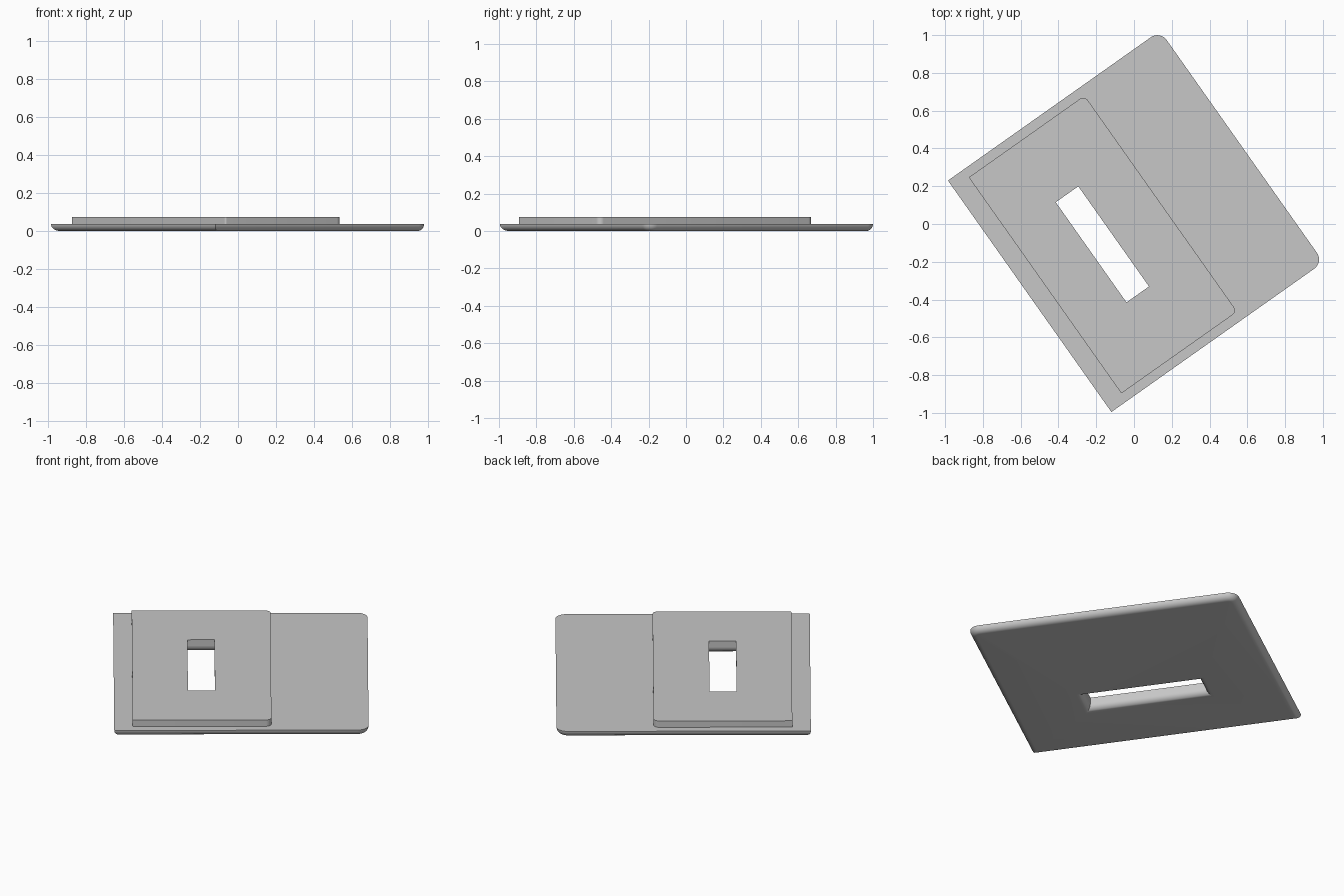
import bpy, bmesh, math
from mathutils import Vector

if "Cube" in bpy.data.objects:
    bpy.data.objects.remove(bpy.data.objects["Cube"])

# Plate axes: u runs along the long edge, v across; origin is the sharp left corner
ORIGIN = Vector((-0.985, 0.23, 0))
ANGLE = math.atan2(-0.817, 0.577)

grey = bpy.data.materials.new("grey")
grey.diffuse_color = (0.57, 0.57, 0.57, 1)
grey.use_nodes = True
grey.node_tree.nodes["Principled BSDF"].inputs["Base Color"].default_value = grey.diffuse_color


def outline(u0, v0, u1, v1, radii, inset=0.0, steps=8):
    """Rectangle shrunk by inset, each corner rounded by its own radius."""
    pts = []
    corners = [(u0, v0, 1, 1), (u1, v0, -1, 1), (u1, v1, -1, -1), (u0, v1, 1, -1)]
    for i, (u, v, su, sv) in enumerate(corners):
        r = radii[i]
        if r == 0:
            pts.append((u + su * inset, v + sv * inset))
            continue
        cu, cv = u + su * r, v + sv * r
        for k in range(steps + 1):
            a = math.pi * (1 + i / 2) + math.pi / 2 * k / steps
            pts.append((cu + (r - inset) * math.cos(a), cv + (r - inset) * math.sin(a)))
    return pts


def slab(name, rect, radii, hole, layers):
    """Slab with a slot; layers are (z, inset) from bottom to top."""
    bm = bmesh.new()
    rims = {0: [], -1: []}
    for r, rad, sign in ((rect, radii, 1), (hole, (0, 0, 0, 0), -1)):
        rings = [[bm.verts.new((u, v, z)) for u, v in outline(*r, rad, sign * d)]
                 for z, d in layers]
        n = len(rings[0])
        for a, b in zip(rings, rings[1:]):
            for i in range(n):
                j = (i + 1) % n
                bm.faces.new((a[i], a[j], b[j], b[i]))
        for end in rims:
            ring = rings[end]
            rims[end] += [bm.edges.get((ring[i], ring[(i + 1) % n])) for i in range(n)]
    # flat faces around the slot
    for edges in rims.values():
        bmesh.ops.triangle_fill(bm, use_beauty=True, edges=edges)
    bmesh.ops.recalc_face_normals(bm, faces=bm.faces)
    mesh = bpy.data.meshes.new(name)
    bm.to_mesh(mesh)
    bm.free()
    mesh.materials.append(grey)
    obj = bpy.data.objects.new(name, mesh)
    bpy.context.collection.objects.link(obj)
    obj.location = ORIGIN
    obj.rotation_euler.z = ANGLE
    bpy.context.view_layer.objects.active = obj
    obj.select_set(True)
    bpy.ops.object.shade_smooth_by_angle(angle=math.radians(30))
    obj.select_set(False)


T = 0.037       # base thickness, also the radius of its rounded lower edges
TOP = 0.075
SLOT = (0.423, 0.40, 1.072, 0.546)

# Base plate, lower edges rounded outside and around the slot
fillet = [(T * (1 - math.cos(a)), T * (1 - math.sin(a)))
          for a in (math.pi / 2 * k / 8 for k in range(9))]
slab("base_plate", (0, 0, 1.5, 1.375), (0, 0, 0.06, 0.06), SLOT, fillet)

# Raised pad
slab("raised_pad", (0.05, 0.10, 1.45, 0.85), (0, 0.01, 0.03, 0.03), SLOT,
     [(T, 0), (TOP, 0)])
